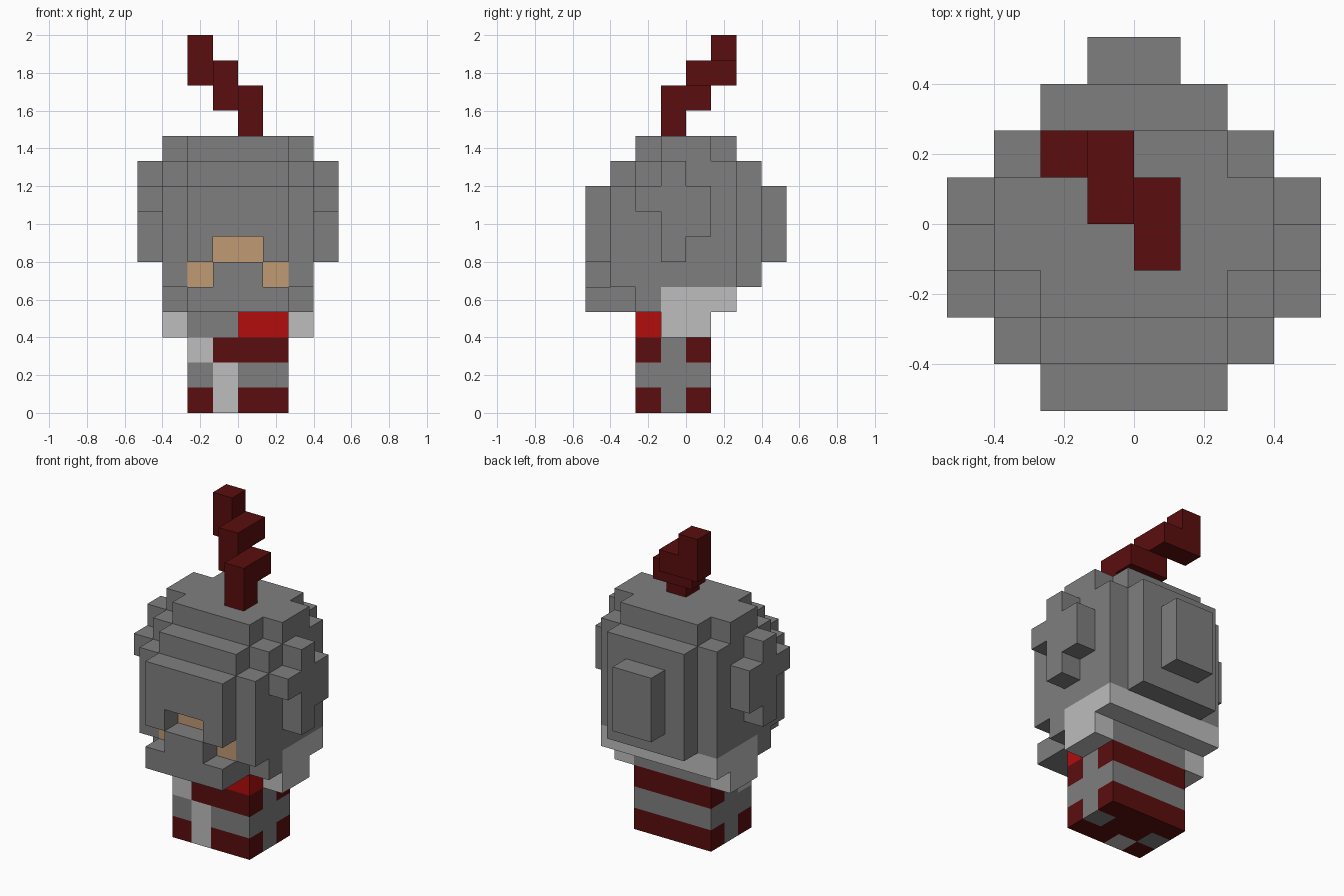
import bpy, bmesh
from mathutils import Vector

if "Cube" in bpy.data.objects:
    bpy.data.objects.remove(bpy.data.objects["Cube"], do_unlink=True)

U = 2 / 15  # size of one block


def material(name, rgb):
    m = bpy.data.materials.new(name)
    m.use_nodes = True
    m.diffuse_color = (*rgb, 1)
    bsdf = m.node_tree.nodes["Principled BSDF"]
    bsdf.inputs["Base Color"].default_value = (*rgb, 1)
    bsdf.inputs["Roughness"].default_value = 0.9
    return m


MATS = {
    "steel": material("steel_grey", (0.212, 0.212, 0.212)),
    "light": material("light_grey", (0.508, 0.508, 0.508)),
    "dark": material("dark_red", (0.102, 0.004, 0.004)),
    "red": material("bright_red", (0.445, 0.004, 0.004)),
    "skin": material("skin_tan", (0.527, 0.328, 0.174)),
}

parts = {}   # part name -> {cell: colour}
solid = {}   # cell -> part name, for the whole model


def fill(part, colour, x, y, z, mirror=False):
    """Fill a box of blocks; later boxes replace earlier ones."""
    spans = [x, (-x[1], -x[0])] if mirror else [x]
    for x0, x1 in spans:
        for i in range(x0, x1):
            for j in range(*y):
                for k in range(*z):
                    cell = (i, j, k)
                    if cell in solid:
                        del parts[solid[cell]][cell]
                    parts.setdefault(part, {})[cell] = colour
                    solid[cell] = part


# Neck with red bands, side stripes and a light front strap
fill("neck", "steel", (-2, 2), (-2, 1), (0, 4))
for z in (0, 2):
    fill("neck", "dark", (-2, 2), (-2, 1), (z, z + 1))
fill("neck", "steel", (1, 2), (-1, 0), (0, 3), mirror=True)
fill("neck", "light", (-1, 0), (-2, -1), (0, 2))
fill("neck", "light", (-2, -1), (-2, -1), (2, 3))
fill("neck", "red", (0, 2), (-2, -1), (3, 4))

# Light collar under the helmet, with a tab on each side
fill("collar", "light", (-3, 3), (-1, 2), (4, 5))
fill("collar", "light", (2, 3), (-1, 1), (3, 4), mirror=True)

# Helmet shell, stepping in towards the crown
fill("helmet_shell", "steel", (-3, 3), (-3, 2), (5, 9))
fill("helmet_shell", "steel", (-2, 2), (2, 3), (5, 10))
fill("helmet_shell", "steel", (-3, 3), (-2, 2), (9, 10))
fill("helmet_shell", "steel", (-2, 2), (-3, -2), (9, 10))
fill("helmet_shell", "steel", (-3, 3), (-1, 1), (10, 11))
fill("helmet_shell", "steel", (-2, 2), (-2, 2), (10, 11))

# Face behind the visor
fill("face", "skin", (-2, 2), (-3, -2), (5, 7))

# Visor, open over the nose
fill("visor", "steel", (-2, 2), (-4, -3), (7, 9))
fill("visor", "steel", (1, 2), (-4, -3), (6, 7), mirror=True)

# Chin guard with a raised middle
fill("chin_guard", "steel", (-2, 2), (-4, -2), (4, 5))
fill("chin_guard", "steel", (-3, 3), (-2, -1), (4, 5))
fill("chin_guard", "steel", (-1, 1), (-4, -3), (5, 6))

# Ear crests
fill("ear_crests", "steel", (3, 4), (-2, -1), (8, 9), mirror=True)
fill("ear_crests", "steel", (3, 4), (-1, 0), (6, 10), mirror=True)
fill("ear_crests", "steel", (3, 4), (0, 1), (7, 9), mirror=True)

# Back plate
fill("back_plate", "steel", (-1, 1), (3, 4), (6, 9))

# Plume, climbing back and to one side
fill("plume", "dark", (0, 1), (-1, 0), (11, 13))
fill("plume", "dark", (0, 1), (0, 1), (12, 13))
fill("plume", "dark", (-1, 0), (0, 1), (12, 14))
fill("plume", "dark", (-1, 0), (1, 2), (13, 14))
fill("plume", "dark", (-2, -1), (1, 2), (13, 15))


def build(name, cells):
    """Make one object from the exposed block faces of a part."""
    colours = sorted(set(cells.values()))
    bm = bmesh.new()
    for cell, colour in cells.items():
        for axis in range(3):
            for side in (0, 1):
                near = list(cell)
                near[axis] += 2 * side - 1
                if tuple(near) in solid:
                    continue
                a, b = (axis + 1) % 3, (axis + 2) % 3
                corners = []
                for da, db in ((0, 0), (1, 0), (1, 1), (0, 1)):
                    p = Vector(cell)
                    p[axis] += side
                    p[a] += da
                    p[b] += db
                    corners.append(bm.verts.new(p * U))
                if side == 0:
                    corners.reverse()
                bm.faces.new(corners).material_index = colours.index(colour)
    bmesh.ops.remove_doubles(bm, verts=bm.verts[:], dist=0.001)
    mesh = bpy.data.meshes.new(name)
    bm.to_mesh(mesh)
    bm.free()
    for c in colours:
        mesh.materials.append(MATS[c])
    bpy.context.scene.collection.objects.link(bpy.data.objects.new(name, mesh))


for part_name, part_cells in parts.items():
    build(part_name, part_cells)
